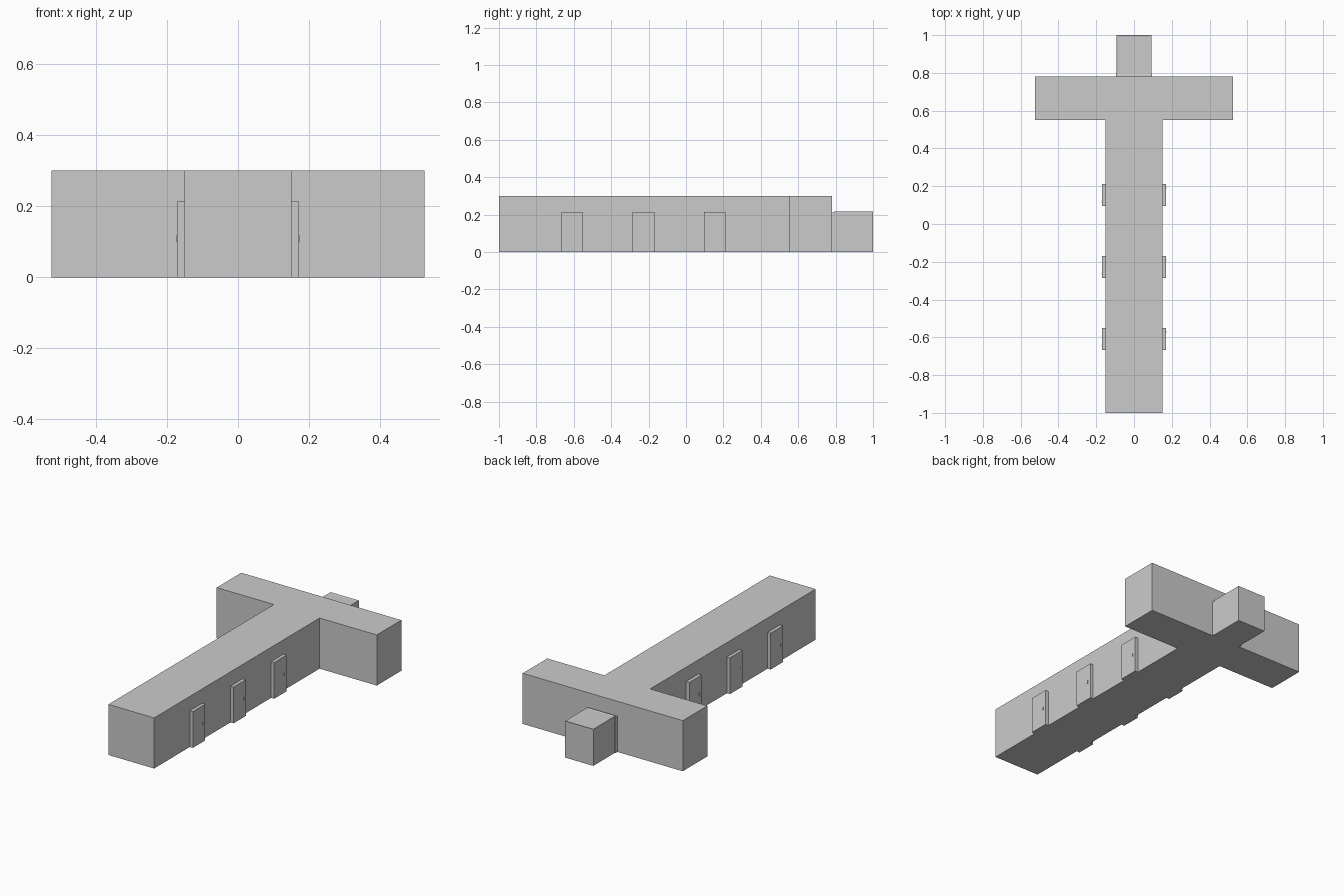
import bpy
import bmesh

cube = bpy.data.objects.get("Cube")
if cube:
    bpy.data.objects.remove(cube, do_unlink=True)

grey = bpy.data.materials.new("plain_grey")
grey.use_nodes = True
colour = (0.6, 0.6, 0.6, 1)
grey.diffuse_color = colour
grey.node_tree.nodes["Principled BSDF"].inputs["Base Color"].default_value = colour


def finish(name, bm):
    bmesh.ops.recalc_face_normals(bm, faces=bm.faces)
    mesh = bpy.data.meshes.new(name)
    bm.to_mesh(mesh)
    bm.free()
    mesh.materials.append(grey)
    obj = bpy.data.objects.new(name, mesh)
    bpy.context.collection.objects.link(obj)
    return obj


def add_box(bm, low, high):
    made = bmesh.ops.create_cube(bm, size=1)["verts"]
    for v in made:
        v.co = [l + (c + 0.5) * (h - l) for l, h, c in zip(low, high, v.co)]
    return made


def prism(name, outline, z0, z1):
    bm = bmesh.new()
    base = bm.faces.new([bm.verts.new((x, y, z0)) for x, y in outline])
    top = bmesh.ops.extrude_face_region(bm, geom=[base], use_keep_orig=True)["geom"]
    for v in top:
        if isinstance(v, bmesh.types.BMVert):
            v.co.z = z1
    return finish(name, bm)


# T-shaped corridor on a thin floor slab
half = [(0.15, -1), (0.15, 0.55), (0.525, 0.55), (0.525, 0.78)]
outline = half + [(-x, y) for x, y in reversed(half)]
prism("floor_slab", outline, 0, 0.008)
prism("corridor_walls", outline, 0.008, 0.3)

# Side doors, each with a small handle; the far side is turned half round
for side, label in ((1, "left"), (-1, "right")):
    for number, y in enumerate((-0.608, -0.227, 0.154)):
        bm = bmesh.new()
        add_box(bm, (0.145, -0.058, 0), (0.17, 0.058, 0.215))
        add_box(bm, (0.168, 0.034, 0.1), (0.173, 0.039, 0.118))
        for v in bm.verts:
            v.co.x *= side
            v.co.y = y + side * v.co.y
        finish(f"{label}_door_{number + 1}", bm)

# End cabin with a shallow inset roof, joined by a door frame
bm = bmesh.new()
add_box(bm, (-0.092, 0.79, 0), (0.092, 1, 0.217))
bm.faces.ensure_lookup_table()
roof = max(bm.faces, key=lambda f: f.calc_center_median().z)
bmesh.ops.inset_region(bm, faces=[roof], thickness=0.012, depth=-0.003)
finish("end_cabin", bm)

bm = bmesh.new()
add_box(bm, (-0.096, 0.775, 0), (0.094, 0.8, 0.212))
finish("end_door_frame", bm)
